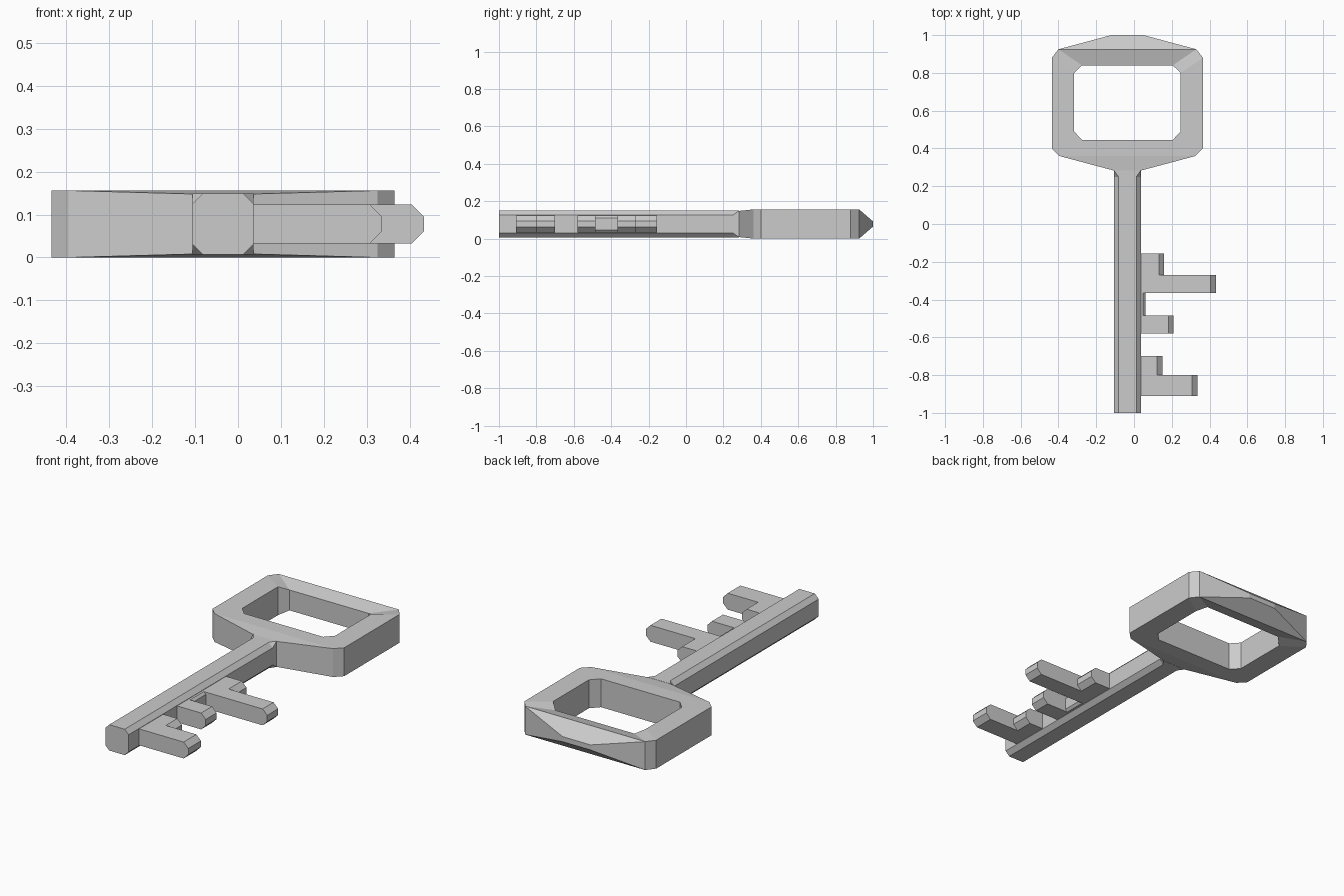
import bpy
import bmesh

if "Cube" in bpy.data.objects:
    bpy.data.objects.remove(bpy.data.objects["Cube"], do_unlink=True)

CX = -0.035   # shaft axis
MID = 0.08    # mid height

metal = bpy.data.materials.new("grey_metal")
metal.use_nodes = True
GREY = (0.6, 0.6, 0.6, 1)
metal.diffuse_color = GREY
metal.node_tree.nodes["Principled BSDF"].inputs["Base Color"].default_value = GREY


def finish(name, bm):
    bmesh.ops.remove_doubles(bm, verts=bm.verts, dist=1e-5)
    bmesh.ops.recalc_face_normals(bm, faces=bm.faces)
    mesh = bpy.data.meshes.new(name)
    bm.to_mesh(mesh)
    bm.free()
    mesh.materials.append(metal)
    obj = bpy.data.objects.new(name, mesh)
    bpy.context.collection.objects.link(obj)
    return obj


def bridge(bm, a, b):
    for i in range(len(a)):
        j = (i + 1) % len(a)
        bm.faces.new((a[i], a[j], b[j], b[i]))


def mirrored(half):
    """Close a right-hand outline of (offset, y, half height) points."""
    return half + [(-u, y, h) for u, y, h in reversed(half)]


# Bow: faceted frame with thin pointed back and a rectangular hole
outer = mirrored([(0.072, 0.283, 0.07), (0.36, 0.36, 0.078), (0.40, 0.40, 0.078),
                  (0.40, 0.88, 0.078), (0.365, 0.925, 0.078), (0.085, 1.0, 0.014)])
inner = mirrored([(0.24, 0.445, 0.078), (0.282, 0.49, 0.078),
                  (0.282, 0.80, 0.078), (0.24, 0.84, 0.056)])
bm = bmesh.new()
loops = {}
for side in (1, -1):
    out = [bm.verts.new((CX + u, y, MID + side * h)) for u, y, h in outer]
    hole = [bm.verts.new((CX + u, y, MID + side * h)) for u, y, h in inner]
    loops[side] = (out, hole)
    bridge(bm, out[1:5] + out[7:11], hole)
    bm.faces.new((out[4], out[5], out[6], out[7]))      # back slope
    bm.faces.new((out[10], out[11], out[0], out[1]))    # front slope
for k in (0, 1):
    bridge(bm, loops[1][k], loops[-1][k])
finish("bow", bm)


# Shaft: chamfered bar that swells to a square collar at the bow
def section(bm, y, cut):
    r = 0.071
    c = r - cut
    pts = [(r, -c), (r, c), (c, r), (-c, r), (-r, c), (-r, -c), (-c, -r), (c, -r)]
    return [bm.verts.new((CX + u, y, MID + w)) for u, w in pts]


bm = bmesh.new()
rings = [section(bm, -1, 0.024), section(bm, 0.25, 0.024), section(bm, 0.283, 0.0005)]
for a, b in zip(rings, rings[1:]):
    bridge(bm, a, b)
bm.faces.new(rings[0])
bm.faces.new(rings[-1])
finish("shaft", bm)


# Teeth: bars with chamfered tips
def tooth(name, y0, y1, tip, bevel=0.028, flat=0.017):
    h = 0.045
    profile = [(0.0, -h), (tip - bevel, -h), (tip, -flat),
               (tip, flat), (tip - bevel, h), (0.0, h)]
    bm = bmesh.new()
    a, b = ([bm.verts.new((x, y, MID + z)) for x, z in profile] for y in (y0, y1))
    bridge(bm, a, b)
    bm.faces.new(a)
    bm.faces.new(b)
    finish(name, bm)


tooth("upper_step", -0.27, -0.155, 0.16)
tooth("long_tooth", -0.365, -0.27, 0.433)
tooth("low_web", -0.485, -0.365, 0.06, 0.012, 0.032)
tooth("short_tooth", -0.58, -0.485, 0.21)
tooth("lower_step", -0.80, -0.70, 0.15)
tooth("end_tooth", -0.91, -0.80, 0.335)

# Rest the key on the ground
for obj in bpy.context.collection.objects:
    if obj.type == "MESH" and metal.name in obj.data.materials:
        obj.location.z -= 0.002
